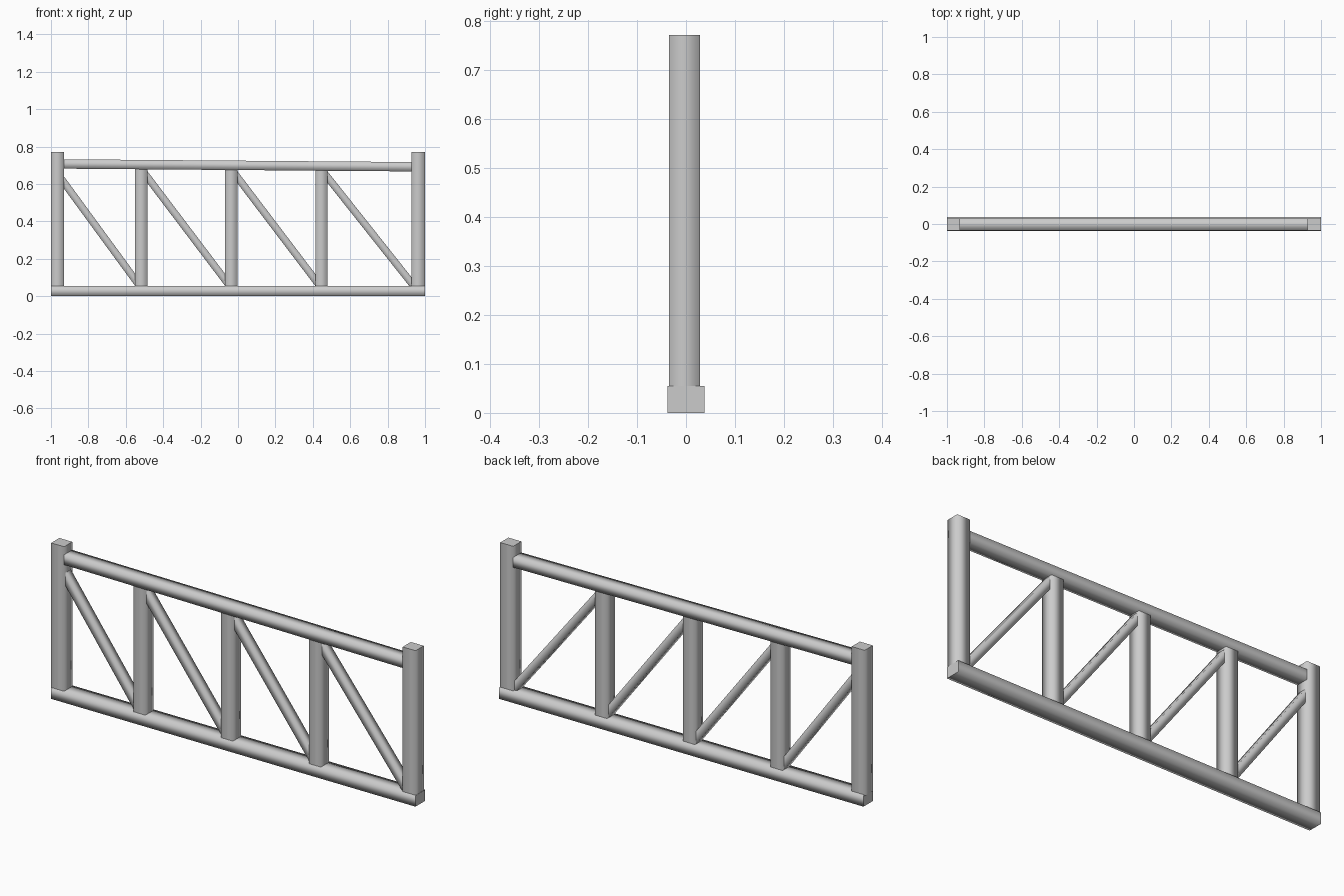
import bpy, bmesh
from mathutils import Vector

if "Cube" in bpy.data.objects:
    bpy.data.objects.remove(bpy.data.objects["Cube"])

FRAME_Y = -0.003  # posts and rails sit slightly forward of the sill


def beam(name, start, end, width, depth, y=FRAME_Y):
    """Square-cut timber between two (x, z) points; width in the xz plane, depth in y."""
    a, b = Vector((start[0], y, start[1])), Vector((end[0], y, end[1]))
    along = (b - a).normalized()
    side = Vector((-along.z, 0, along.x)) * width / 2
    out = Vector((0, depth / 2, 0))
    bm = bmesh.new()
    rings = [[bm.verts.new(p + side * s + out * t)
              for s, t in ((-1, -1), (1, -1), (1, 1), (-1, 1))] for p in (a, b)]
    for i in range(4):
        j = (i + 1) % 4
        f = bm.faces.new((rings[0][i], rings[0][j], rings[1][j], rings[1][i]))
        f.smooth = True  # softly shaded sides, flat end cuts
    bm.faces.new(rings[0])
    bm.faces.new(rings[1])
    bmesh.ops.recalc_face_normals(bm, faces=bm.faces)
    mesh = bpy.data.meshes.new(name)
    bm.to_mesh(mesh)
    bm.free()
    obj = bpy.data.objects.new(name, mesh)
    bpy.context.collection.objects.link(obj)
    return obj


# Sill and slightly sloping top rail
beam("bottom_rail", (-1, 0.0275), (1, 0.0275), 0.055, 0.075, 0)
beam("top_rail", (-0.94, 0.707), (0.94, 0.692), 0.05, 0.063)

# End posts
for label, x in (("left", -0.965), ("right", 0.9635)):
    beam(label + "_end_post", (x, 0.05), (x, 0.772), 0.071, 0.064)

# Intermediate posts, running up into the rail
for i, x in enumerate((-0.517, -0.036, 0.446)):
    beam(f"middle_post_{i + 1}", (x, 0.05), (x, 0.685), 0.065, 0.062)

# Diagonal braces, one per bay, let a little way into the posts
braces = [((-0.93, 0.607), (-0.55, 0.088)),
          ((-0.485, 0.637), (-0.068, 0.086)),
          ((-0.004, 0.637), (0.414, 0.086)),
          ((0.478, 0.637), (0.928, 0.07))]
for i, (p, q) in enumerate(braces):
    p, q = Vector(p), Vector(q)
    extra = (q - p).normalized() * 0.025
    beam(f"diagonal_brace_{i + 1}", p - extra, q + extra, 0.039, 0.042)
